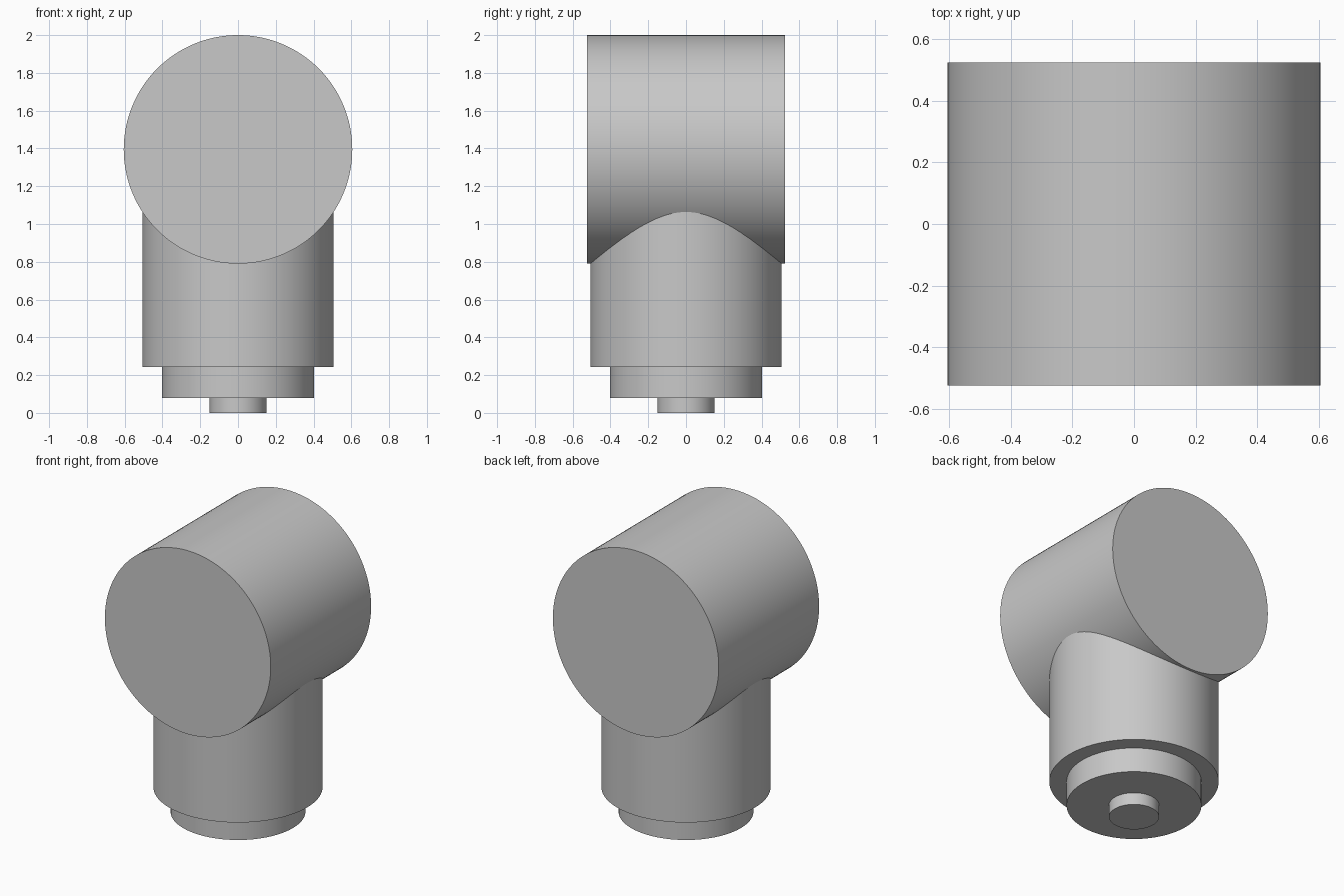
import bpy
import math

cube = bpy.data.objects.get("Cube")
if cube:
    bpy.data.objects.remove(cube, do_unlink=True)

# Single plain grey material
grey = bpy.data.materials.new("plain_grey")
grey.use_nodes = True
colour = (0.58, 0.58, 0.58, 1)
grey.diffuse_color = colour
grey.node_tree.nodes["Principled BSDF"].inputs["Base Color"].default_value = colour


def cylinder(name, radius, depth, centre_z, tilt=0.0):
    bpy.ops.mesh.primitive_cylinder_add(
        vertices=128, radius=radius, depth=depth,
        location=(0, 0, centre_z), rotation=(tilt, 0, 0))
    part = bpy.context.object
    part.name = name
    part.data.materials.append(grey)
    bpy.ops.object.shade_smooth_by_angle(angle=math.radians(30))
    return part


def upright(name, radius, bottom, top):
    return cylinder(name, radius, top - bottom, (bottom + top) / 2)


# Stepped upright column, its top buried in the head
upright("bottom_pin", 0.15, 0.0, 0.08)
upright("lower_collar", 0.403, 0.08, 0.243)
upright("column", 0.506, 0.243, 1.25)

# Horizontal drum running front to back
cylinder("head_drum", 0.605, 1.046, 1.395, tilt=math.pi / 2)
